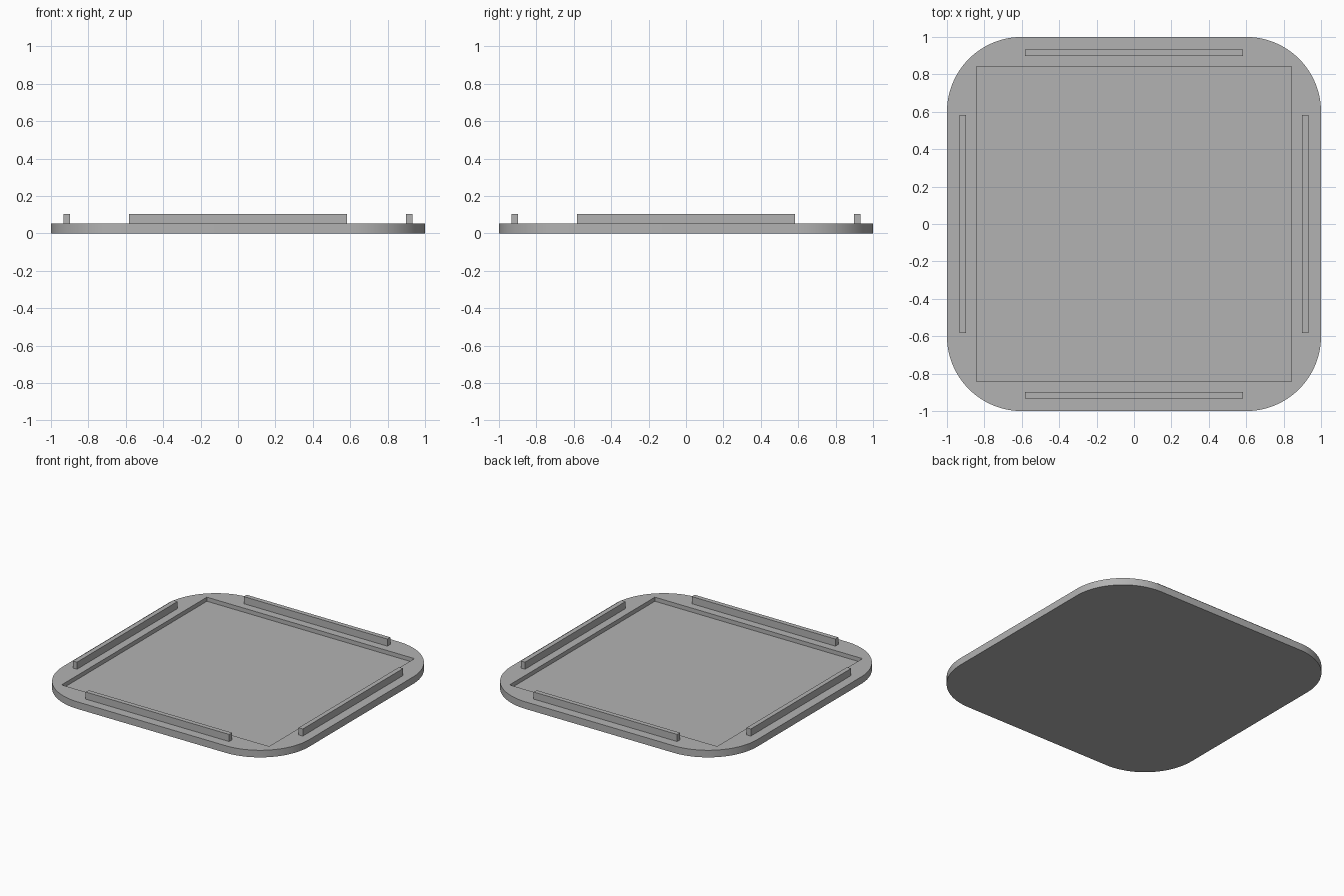
import bpy, bmesh, math
from mathutils import Matrix

cube = bpy.data.objects.get("Cube")
if cube:
    bpy.data.objects.remove(cube, do_unlink=True)

THICK, RADIUS, STEPS = 0.052, 0.4, 24
POCKET, DEPTH = 0.842, 0.03
BAR_LENGTH, BAR_WIDTH, BAR_HEIGHT, BAR_OFFSET = 1.164, 0.034, 0.052, 0.916

grey = bpy.data.materials.new("plain_grey")
grey.use_nodes = True
colour = (0.45, 0.45, 0.45, 1)
grey.diffuse_color = colour
grey.node_tree.nodes["Principled BSDF"].inputs["Base Color"].default_value = colour


def add_object(name, bm):
    bmesh.ops.recalc_face_normals(bm, faces=bm.faces)
    mesh = bpy.data.meshes.new(name)
    bm.to_mesh(mesh)
    bm.free()
    mesh.materials.append(grey)
    obj = bpy.data.objects.new(name, mesh)
    bpy.context.collection.objects.link(obj)
    return obj


def box(name, size, centre):
    bm = bmesh.new()
    bmesh.ops.create_cube(bm, size=1, matrix=Matrix.Translation(centre) @ Matrix.Diagonal((*size, 1)))
    return add_object(name, bm)


# Rounded square base plate
bm = bmesh.new()
inner = 1 - RADIUS
outline = []
for quarter, (sx, sy) in enumerate([(1, 1), (-1, 1), (-1, -1), (1, -1)]):
    for i in range(STEPS + 1):
        a = (quarter + i / STEPS) * math.pi / 2
        outline.append(bm.verts.new((sx * inner + RADIUS * math.cos(a),
                                     sy * inner + RADIUS * math.sin(a), 0)))
floor = bm.faces.new(outline)
top = bmesh.ops.extrude_face_region(bm, geom=[floor], use_keep_orig=True)
bmesh.ops.translate(bm, vec=(0, 0, THICK), verts=[v for v in top["geom"] if isinstance(v, bmesh.types.BMVert)])
plate = add_object("base_plate", bm)

# Square pocket sunk into the top of the plate
cutter = box("pocket_cutter", (2 * POCKET, 2 * POCKET, 2 * DEPTH), (0, 0, THICK))
cutter.hide_render = True
cut = plate.modifiers.new("pocket", 'BOOLEAN')
cut.operation, cut.solver, cut.object = 'DIFFERENCE', 'EXACT', cutter
bpy.ops.object.select_all(action='DESELECT')
bpy.context.view_layer.objects.active = plate
plate.select_set(True)
bpy.ops.object.modifier_apply(modifier=cut.name)
bpy.data.objects.remove(cutter, do_unlink=True)
bpy.ops.object.shade_smooth_by_angle(angle=math.radians(30))

# Raised bar along each edge
z = THICK + BAR_HEIGHT / 2
for side, sign in (("front", -1), ("back", 1)):
    box(side + "_bar", (BAR_LENGTH, BAR_WIDTH, BAR_HEIGHT), (0, sign * BAR_OFFSET, z))
for side, sign in (("right", -1), ("left", 1)):
    box(side + "_bar", (BAR_WIDTH, BAR_LENGTH, BAR_HEIGHT), (sign * BAR_OFFSET, 0, z))
